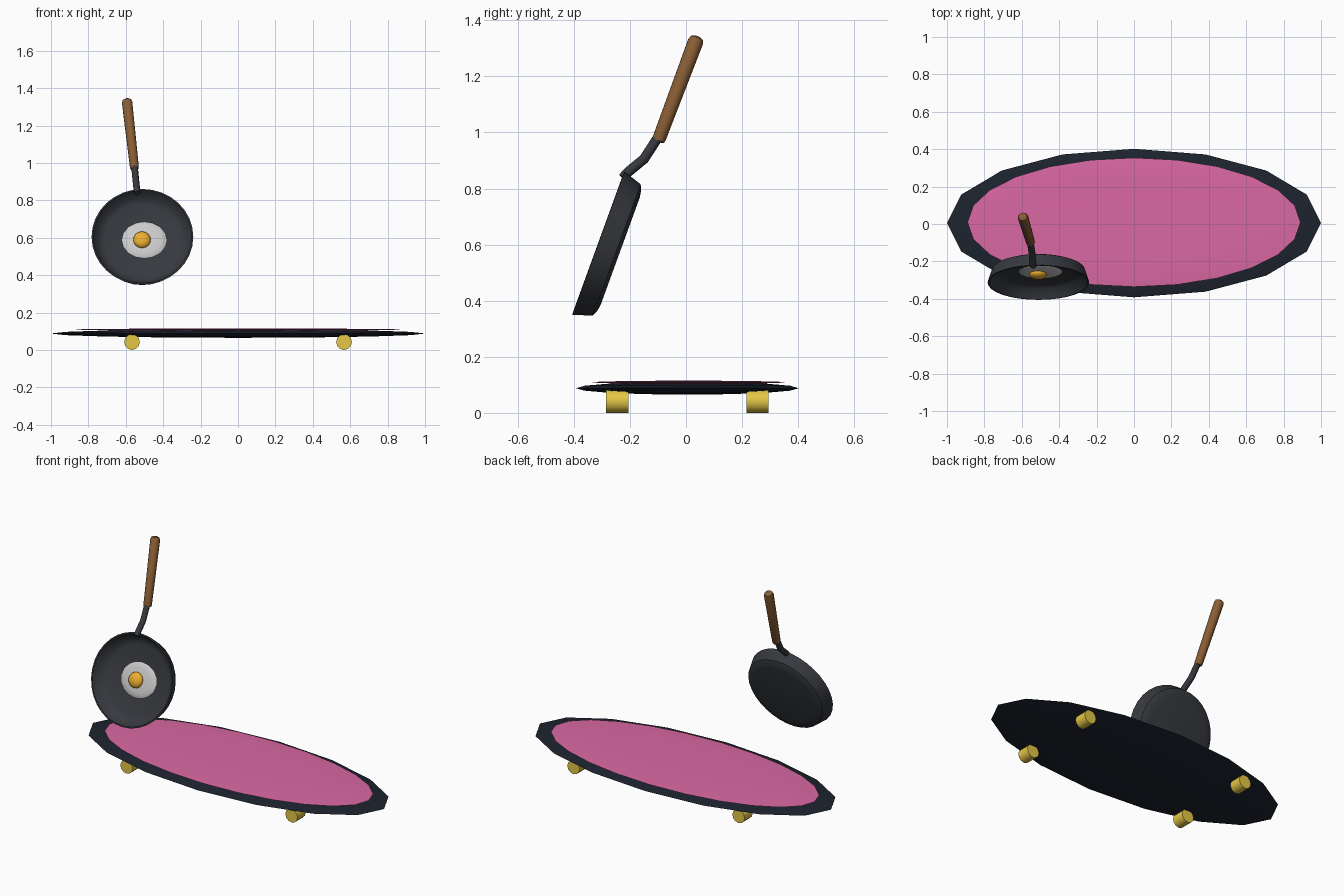
import bpy, bmesh, math
from mathutils import Vector, Matrix

if "Cube" in bpy.data.objects:
    bpy.data.objects.remove(bpy.data.objects["Cube"])


def mat(name, col):
    m = bpy.data.materials.new(name)
    m.diffuse_color = (*col, 1)
    m.use_nodes = True
    m.node_tree.nodes["Principled BSDF"].inputs["Base Color"].default_value = m.diffuse_color
    return m


NAVY = mat("navy", (0.012, 0.017, 0.028))
PINK = mat("pink", (0.70, 0.14, 0.37))
GOLD = mat("gold", (0.78, 0.57, 0.06))
IRON = mat("iron", (0.037, 0.04, 0.048))
WOOD = mat("wood", (0.25, 0.11, 0.035))
YOLK = mat("yolk", (0.85, 0.42, 0.03))
WHITE = mat("egg_white", (0.75, 0.75, 0.75))


def finish(name, bm, material, angle=40):
    bmesh.ops.recalc_face_normals(bm, faces=bm.faces)
    me = bpy.data.meshes.new(name)
    bm.to_mesh(me)
    bm.free()
    ob = bpy.data.objects.new(name, me)
    bpy.context.collection.objects.link(ob)
    me.materials.append(material)
    bpy.ops.object.select_all(action='DESELECT')
    ob.select_set(True)
    bpy.context.view_layer.objects.active = ob
    bpy.ops.object.shade_smooth_by_angle(angle=math.radians(angle))
    return ob


def ellipsoid(name, frame, size, material, segs=16, rings=8):
    bm = bmesh.new()
    bmesh.ops.create_uvsphere(bm, u_segments=segs, v_segments=rings, radius=1,
                              matrix=frame @ Matrix.Diagonal((*size, 1)))
    return finish(name, bm, material, 60)


def lathe(name, frame, profile, material, segs=32):
    """Spin (radius, height) points around the local z axis of frame."""
    bm = bmesh.new()
    rings = []
    for r, h in profile:
        n = 1 if r == 0 else segs
        rings.append([bm.verts.new(frame @ Vector((r * math.cos(2 * math.pi * i / segs),
                                                   r * math.sin(2 * math.pi * i / segs), h)))
                      for i in range(n)])
    for a, b in zip(rings, rings[1:]):
        for i in range(segs):
            q = [a[i % len(a)], a[(i + 1) % len(a)], b[(i + 1) % len(b)], b[i % len(b)]]
            bm.faces.new(list(dict.fromkeys(q)))
    return finish(name, bm, material)


def axis_frame(start, end):
    d = Vector(end) - Vector(start)
    return Matrix.Translation(start) @ d.to_track_quat('Z', 'Y').to_matrix().to_4x4(), d.length


# Board and its pink grip surface
at = Matrix.Translation
ellipsoid("board_deck", at((0, 0.005, 0.088)), (1, 0.397, 0.023), NAVY)
ellipsoid("board_top", at((0, 0.009, 0.109)), (0.89, 0.345, 0.006), PINK, 24)

# Four wheels, axles along y
for x, side in ((-0.567, "left"), (0.567, "right")):
    for y, end in ((-0.245, "front"), (0.255, "back")):
        frame, length = axis_frame((x, y - 0.04, 0.042), (x, y + 0.04, 0.042))
        lathe(f"wheel_{end}_{side}", frame,
              [(0, 0), (0.042, 0), (0.042, length), (0, length)], GOLD, 12)

# Pan, local z is its opening direction, tilted back 20 degrees
pan = at((-0.511, -0.3125, 0.605)) @ Matrix.Rotation(math.radians(70), 4, 'X')
lathe("pan", pan, [(0, -0.083), (0.204, -0.083), (0.228, -0.079), (0.249, -0.07), (0.272, 0),
                   (0.264, 0.001), (0.236, -0.05), (0.205, -0.063), (0, -0.063)], IRON)

# Fried egg
ellipsoid("egg_white", pan @ at((0.01, 0.003, -0.059)), (0.119, 0.103, 0.012), WHITE)
ellipsoid("egg_yolk", pan @ at((-0.002, 0, -0.046)), (0.047, 0.047, 0.026), YOLK)

# Bent neck, swept along a short path
path = [(-0.538, -0.225, 0.838), (-0.541, -0.205, 0.86), (-0.546, -0.15, 0.905),
        (-0.554, -0.098, 0.985)]
curve = bpy.data.curves.new("pan_neck", 'CURVE')
curve.dimensions = '3D'
curve.bevel_depth = 0.018
curve.bevel_resolution = 2
curve.use_fill_caps = True
spline = curve.splines.new('POLY')
spline.points.add(len(path) - 1)
for p, co in zip(spline.points, path):
    p.co = (*co, 1)
curve.materials.append(IRON)
bpy.context.collection.objects.link(bpy.data.objects.new("pan_neck", curve))

# Wooden grip with a rounded end
frame, length = axis_frame((-0.553, -0.099, 0.969), (-0.595, 0.041, 1.342))
lathe("pan_grip", frame, [(0, 0), (0.021, 0), (0.024, 0.01), (0.028, length - 0.02),
                          (0.023, length - 0.006), (0.012, length), (0, length)], WOOD, 16)
